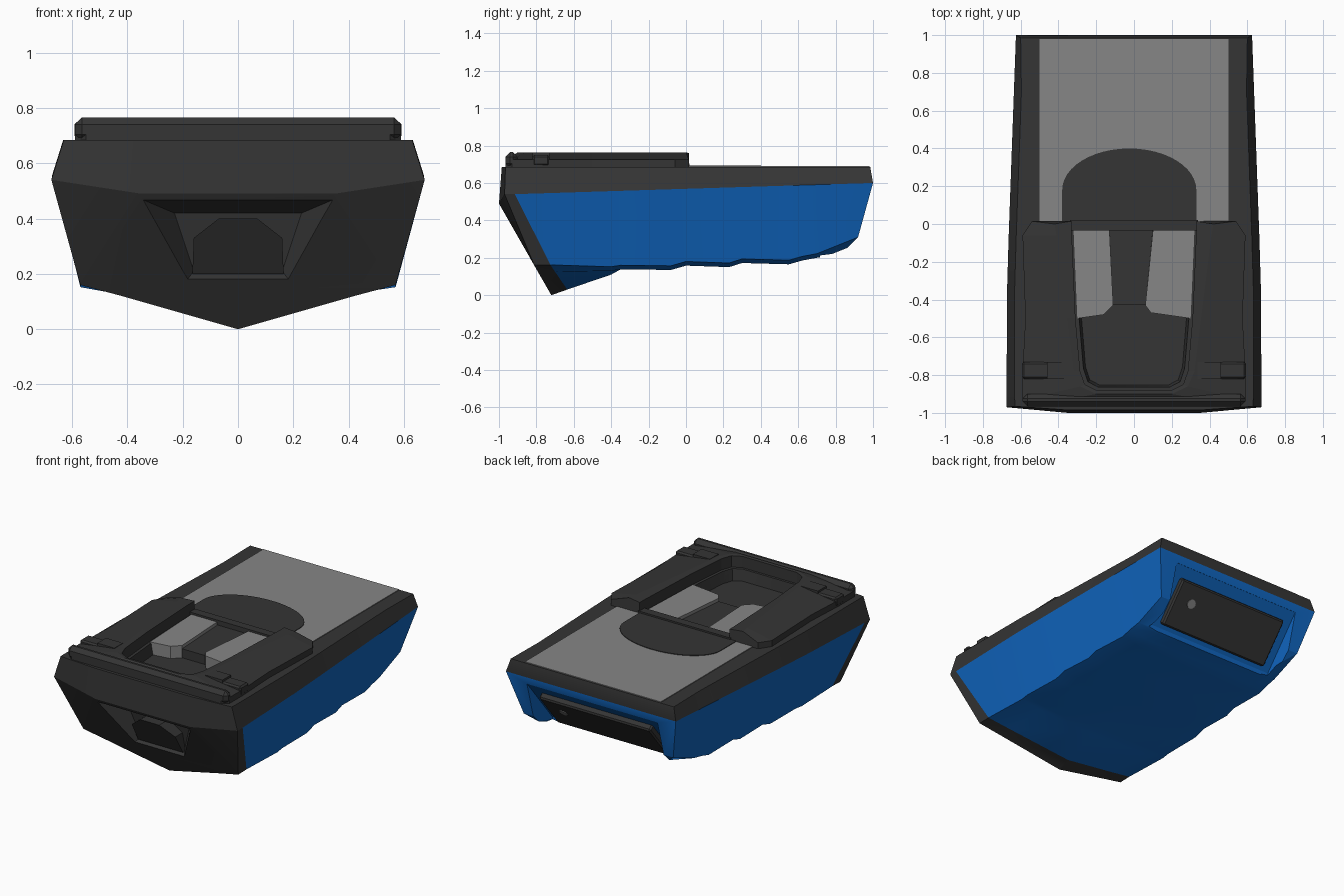
import bpy, bmesh, math
from mathutils import Vector

if "Cube" in bpy.data.objects:
    bpy.data.objects.remove(bpy.data.objects["Cube"])


def material(name, rgb):
    m = bpy.data.materials.new(name)
    m.diffuse_color = (*rgb, 1)
    m.use_nodes = True
    m.node_tree.nodes["Principled BSDF"].inputs["Base Color"].default_value = m.diffuse_color
    return m


BLUE = material("hull_blue", (0.005, 0.13, 0.52))
BLACK = material("trim_black", (0.035, 0.035, 0.035))
GREY = material("deck_grey", (0.24, 0.24, 0.24))


def finish(name, bm, mats, smooth=False, bevel=0):
    bmesh.ops.recalc_face_normals(bm, faces=bm.faces)
    me = bpy.data.meshes.new(name)
    bm.to_mesh(me)
    bm.free()
    ob = bpy.data.objects.new(name, me)
    bpy.context.collection.objects.link(ob)
    for m in mats:
        me.materials.append(m)
    if bevel:
        b = ob.modifiers.new("bevel", 'BEVEL')
        b.width, b.segments = bevel, 1
    if smooth:
        shade(ob)
    return ob


def activate(ob):
    bpy.ops.object.select_all(action='DESELECT')
    ob.select_set(True)
    bpy.context.view_layer.objects.active = ob


def shade(ob):
    activate(ob)
    bpy.ops.object.shade_smooth_by_angle(angle=math.radians(28))


def bridge(name, a, b, mats, index=0, bevel=0):
    """Solid between two matching 3D outlines."""
    bm = bmesh.new()
    va, vb = [bm.verts.new(p) for p in a], [bm.verts.new(p) for p in b]
    n = len(a)
    bm.faces.new(va)
    bm.faces.new(vb)
    for i in range(n):
        bm.faces.new((va[i], va[(i + 1) % n], vb[(i + 1) % n], vb[i]))
    for f in bm.faces:
        f.material_index = index
    return finish(name, bm, mats, bevel=bevel)


def prism(name, pts, z0, z1, mats, index=0, bevel=0):
    return bridge(name, [(x, y, z0) for x, y in pts], [(x, y, z1) for x, y in pts], mats, index, bevel)


def rect(x0, x1, y0, y1):
    return [(x0, y0), (x1, y0), (x1, y1), (x0, y1)]


def mirrored(pts):
    """Half outline plus its mirror image."""
    return pts + [(-p[0], *p[1:]) for p in reversed(pts)]


# Hull: half sections run top edge, knuckle, chine, inner bottom, keel
def section(y, keel, inner):
    w = 0.672 - 0.047 * max(0, (y + 0.3) / 1.3)
    zn = 0.54 + 0.06 * (y + 0.92) / 1.92
    xc = 0.57 - 0.02 * max(0, y + 0.35)
    return [(w - 0.04, y, 0.685), (w, y, zn), (xc, y, inner + 0.022), (0.42, y, inner), (0, y, keel)]


stations = [
    [(0.63, -0.965, 0.685), (0.675, -0.97, 0.54), (0.57, -0.811, 0.16), (0.42, -0.789, 0.12), (0, -0.72, 0)],
    [(0.632, -0.915, 0.685), (0.675, -0.915, 0.54), (0.57, -0.725, 0.162), (0.42, -0.70, 0.125), (0, -0.635, 0.03)],
]
stations += [section(y, k, i) for y, k, i in (
    (-0.4, 0.11, 0.13), (-0.35, 0.138, 0.138), (-0.08, 0.135, 0.135), (0, 0.158, 0.158), (0.23, 0.15, 0.15),
    (0.3, 0.172, 0.172), (0.55, 0.165, 0.165), (0.62, 0.185, 0.185), (0.7, 0.2, 0.2))]
stations.append([(0.60, 0.985, 0.685), (0.625, 1, 0.6), (0.55, 0.92, 0.31), (0.44, 0.83, 0.22), (0, 0.82, 0.215)])

bm = bmesh.new()
rings = [[bm.verts.new(p) for p in s + [(-x, y, z) for x, y, z in reversed(s[:-1])]] for s in stations]
for s, (a, b) in enumerate(zip(rings, rings[1:])):
    for i in range(9):
        j = (i + 1) % 9
        f = bm.faces.new((a[i], a[j], b[j], b[i]))
        f.material_index = 1 if s == 0 or i in (0, 7, 8) else 0
# sloped nose
F = rings[0]
M, ML, T, TL = [bm.verts.new(p) for p in ((0.35, -1, 0.49), (-0.35, -1, 0.49), (0.35, -0.985, 0.685), (-0.35, -0.985, 0.685))]
for vs in ((F[2], F[3], F[4], F[5], F[6], ML, M), (F[2], M, F[1]), (F[6], F[7], ML), (M, T, F[0], F[1]),
           (ML, F[7], F[8], TL), (M, ML, TL, T), (T, TL, F[8], F[0])):
    bm.faces.new(vs).material_index = 1
# transom
R = rings[-1]
for ids, mi in (((0, 1, 7, 8), 1), ((1, 2, 6, 7), 0), ((2, 3, 4, 5, 6), 0)):
    bm.faces.new([R[i] for i in ids]).material_index = mi
hull = finish("hull", bm, [BLUE, BLACK])

# Hollows in the hull: cockpit, nose recess, stern recess
opening = [(0.33, -0.03), (0.31, -0.5), (0.285, -0.78), (0.26, -0.85), (0.2, -0.88)]
pair = [BLUE, BLACK]


def nose(x, z, d):
    return (x, -0.72 - 0.571 * z + d, z)


cutters = [
    bridge("cockpit_cutter", [(x * 0.9, y * 0.97, 0.61) for x, y in mirrored(opening)],
           [(x, y, 0.8) for x, y in mirrored(opening)], pair, 1),
    bridge("nose_cutter", [nose(x, z, -0.02) for x, z in mirrored([(0.36, 0.475), (0.19, 0.17)])],
           [nose(x, z, d) for x, z, d in mirrored([(0.23, 0.42, 0.13), (0.16, 0.21, 0.05)])], pair, 1),
    bridge("stern_cutter", [(0.48, y, z) for y, z in ((0.985, 0.55), (0.72, 0.23), (0.70, 0.1), (1.1, 0.1), (1.1, 0.55))],
           [(-0.48, y, z) for y, z in ((0.985, 0.55), (0.72, 0.23), (0.70, 0.1), (1.1, 0.1), (1.1, 0.55))], pair, 0),
]
for c in cutters:
    mod = hull.modifiers.new("cut", 'BOOLEAN')
    mod.operation, mod.solver, mod.object = 'DIFFERENCE', 'EXACT', c
    activate(hull)
    bpy.ops.object.modifier_apply(modifier=mod.name)
    bpy.data.objects.remove(c)
shade(hull)

# Nose nozzle: half octagon running back into the recess
oct_pts = mirrored([(0.165, 0.2), (0.16, 0.33), (0.07, 0.4)])
bridge("nose_nozzle", [nose(x, z, 0.02) for x, z in oct_pts], [(x, -0.65, z) for x, z in oct_pts], [BLACK])

# Stern panel with its round plug, lying on the sloped recess
low, high = Vector((0, 0.74, 0.25)), Vector((0, 0.94, 0.49))
up = (high - low).normalized()
out = Vector((0, up.z, -up.y))


def on_panel(x, t, d):
    p = low.lerp(high, t) + out * d
    return (x, p.y, p.z)


corners = mirrored([(0.41, 0.0), (0.41, 1.0)])
bridge("stern_panel", [on_panel(x, t, -0.02) for x, t in corners], [on_panel(x, t, 0.035) for x, t in corners], [BLACK], bevel=0.01)
circle = [(0.28 + 0.03 * math.cos(a), 0.6 + 0.096 * math.sin(a)) for a in (k * math.tau / 16 for k in range(16))]
bridge("stern_plug", [on_panel(x, t, 0.03) for x, t in circle], [on_panel(x, t, 0.039) for x, t in circle], [GREY])

# Rear deck plate and dark rounded inlay
prism("deck_plate", rect(-0.5, 0.5, 0.0, 0.98), 0.682, 0.69, [GREY])
arc = [(-0.025 + 0.355 * math.cos(a), 0.18 + 0.22 * math.sin(a)) for a in (k * math.pi / 24 for k in range(25))]
prism("deck_inlay", arc + [(-0.38, 0.0), (0.33, 0.0)], 0.683, 0.694, [BLACK])

# Cockpit cowl: U-shaped rim, rows of (outer, ridge, inner) from rear to nose
rows = [((0.54, 0.015), (0.42, 0.0), (0.33, 0.015)), ((0.59, -0.06), (0.41, -0.06), (0.33, -0.04)),
        ((0.575, -0.5), (0.355, -0.5), (0.31, -0.5)), ((0.59, -0.78), (0.32, -0.78), (0.285, -0.78)),
        ((0.59, -0.93), (0.285, -0.86), (0.26, -0.85)), ((0.55, -0.965), (0.2, -0.9), (0.2, -0.88))]
profiles = [[(*o, 0.68), (o[0], o[1], 0.725), (*r, 0.763), (*i, 0.76), (*i, 0.68)] for o, r, i in rows]
profiles += [[(-x, y, z) for x, y, z in p] for p in reversed(profiles)]
bm = bmesh.new()
loops = [[bm.verts.new(p) for p in pr] for pr in profiles]
for a, b in zip(loops, loops[1:]):
    for i in range(5):
        j = (i + 1) % 5
        bm.faces.new((a[i], a[j], b[j], b[i]))
bm.faces.new(loops[0])
bm.faces.new(loops[-1])
finish("cockpit_cowl", bm, [BLACK])
prism("cowl_front_bar", rect(-0.59, 0.59, -0.965, -0.9), 0.68, 0.765, [BLACK], bevel=0.025)
prism("cowl_rear_bar", rect(-0.34, 0.34, -0.035, 0.02), 0.675, 0.705, [BLACK])

# Paired cleats on the cowl
for side, s in (("right", 1), ("left", -1)):
    prism("cleat_" + side, rect(*sorted((s * 0.335, s * 0.46)), -0.82, -0.73), 0.70, 0.763, [BLACK])
    prism("cleat_base_" + side, rect(*sorted((s * 0.45, s * 0.592)), -0.82, -0.73), 0.69, 0.75, [BLACK], bevel=0.01)

# Light floor pads inside the cockpit
for side, pts in (("left", [(-0.32, -0.035), (-0.13, -0.035), (-0.11, -0.43), (-0.16, -0.48), (-0.3, -0.5)]),
                  ("right", [(0.1, -0.035), (0.32, -0.035), (0.3, -0.5), (0.09, -0.47), (0.06, -0.43)])):
    prism("floor_pad_" + side, pts, 0.605, 0.692, [GREY])
# Dark tunnel between the pads
prism("floor_tunnel", [(-0.13, -0.03), (0.1, -0.03), (0.06, -0.43), (-0.11, -0.43)], 0.605, 0.67, [BLACK])
